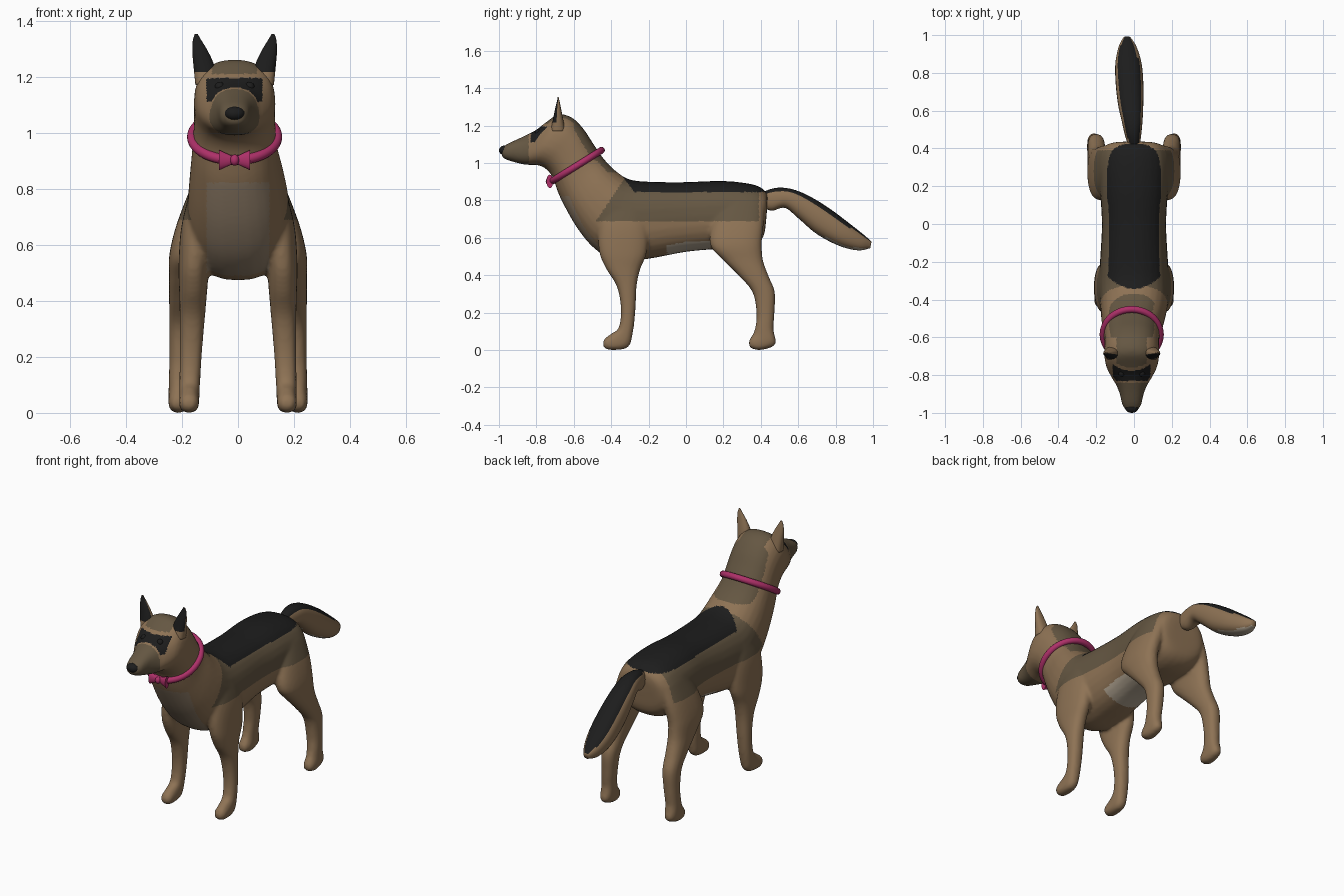
import bpy, bmesh
from math import sin, cos, pi, radians, copysign
from mathutils import Vector, Matrix

if "Cube" in bpy.data.objects:
    bpy.data.objects.remove(bpy.data.objects["Cube"])

HEAD_X = -0.012


def mat(name, r, g, b):
    m = bpy.data.materials.new(name)
    m.diffuse_color = (r, g, b, 1)
    m.use_nodes = True
    m.node_tree.nodes["Principled BSDF"].inputs["Base Color"].default_value = m.diffuse_color
    return m


MATS = [mat("brown", .27, .17, .09), mat("olive", .13, .095, .055), mat("black", .012, .012, .012),
        mat("tan", .27, .20, .135), mat("cream", .45, .38, .29), mat("pink", .42, .03, .14)]
BROWN, OLIVE, BLACK, TAN, CREAM, PINK = range(6)


def catmull(a, b, c, d, t):
    return [0.5 * (2 * q + (r - p) * t + (2 * p - 5 * q + 4 * r - s) * t * t
                   + (3 * q - p - 3 * r + s) * t ** 3) for p, q, r, s in zip(a, b, c, d)]


def loft(bm, rings, side=1, shift=0, n=28, steps=6, power=0.85):
    """Skin rings of (y, z of one edge, y, z of the opposite edge, x centre, x half width)."""
    k, path = len(rings), []
    for i in range(k - 1):
        quad = [rings[max(0, min(k - 1, i + j))] for j in (-1, 0, 1, 2)]
        path += [catmull(*quad, s / steps) for s in range(steps)]
    path.append(rings[-1])
    loops = []
    for y1, z1, y2, z2, x, w in path:
        loop = []
        for j in range(n):
            c, s = cos(2 * pi * j / n), sin(2 * pi * j / n)
            c, s = copysign(abs(c) ** power, c), copysign(abs(s) ** power, s)
            loop.append(bm.verts.new((side * (x + w * s) + shift,
                                      (y1 + y2) / 2 + c * (y1 - y2) / 2,
                                      (z1 + z2) / 2 + c * (z1 - z2) / 2)))
        loops.append(loop)
    for a, b in zip(loops, loops[1:]):
        for j in range(n):
            bm.faces.new((a[j], a[(j + 1) % n], b[(j + 1) % n], b[j]))
    bm.faces.new(loops[0])
    bm.faces.new(loops[-1])


def finish(name, bm):
    bmesh.ops.recalc_face_normals(bm, faces=bm.faces[:])
    me = bpy.data.meshes.new(name)
    bm.to_mesh(me)
    bm.free()
    ob = bpy.data.objects.new(name, me)
    bpy.context.collection.objects.link(ob)
    return ob


def paint(ob, rule):
    me = ob.data
    me.materials.clear()
    for m in MATS:
        me.materials.append(m)
    for p in me.polygons:
        p.use_smooth = True
        p.material_index = rule(p.center, p.normal)


# Torso, neck and head, from rump to muzzle
torso = [
    (.437, .80, .43, .71, 0, .08), (.425, .848, .41, .60, 0, .145), (.36, .885, .33, .55, 0, .18),
    (.20, .904, .17, .54, 0, .18), (0, .898, 0, .525, 0, .17), (-.20, .90, -.20, .488, 0, .18),
    (-.30, .912, -.36, .475, 0, .185), (-.36, .945, -.48, .535, 0, .18),
    (-.42, 1.0, -.58, .65, -.005, .168), (-.46, 1.05, -.67, .81, HEAD_X, .152),
    (-.50, 1.11, -.712, .92, HEAD_X, .146), (-.55, 1.185, -.745, .965, HEAD_X, .145),
    (-.61, 1.243, -.78, .985, HEAD_X, .145), (-.68, 1.26, -.81, .99, HEAD_X, .135),
    (-.75, 1.217, -.85, .99, HEAD_X, .108), (-.80, 1.178, -.88, .995, HEAD_X, .085),
    (-.87, 1.142, -.92, 1.005, HEAD_X, .064), (-.95, 1.105, -.965, 1.02, HEAD_X, .05),
    (-.988, 1.08, -.985, 1.035, HEAD_X, .03)]
front_leg = [
    (-.44, .80, -.22, .80, .115, .055), (-.468, .66, -.20, .66, .143, .06),
    (-.465, .53, -.21, .52, .157, .055), (-.43, .44, -.245, .43, .16, .05),
    (-.37, .34, -.264, .34, .163, .045), (-.348, .22, -.27, .22, .168, .04),
    (-.36, .12, -.283, .10, .172, .037), (-.40, .088, -.31, .015, .174, .036),
    (-.433, .063, -.40, .0, .175, .034), (-.444, .04, -.44, .012, .175, .02)]
hind_leg = [
    (.20, .80, .42, .78, .12, .055), (.14, .67, .415, .67, .16, .06),
    (.13, .56, .405, .57, .185, .06), (.20, .48, .412, .48, .191, .055),
    (.28, .40, .44, .40, .196, .05), (.355, .31, .475, .31, .2, .045),
    (.377, .20, .473, .20, .205, .04), (.372, .13, .468, .11, .21, .037),
    (.36, .09, .478, .03, .212, .036), (.342, .06, .40, .0, .213, .034),
    (.334, .038, .345, .01, .213, .02)]

bm = bmesh.new()
loft(bm, torso)
for s in (-1, 1):
    loft(bm, front_leg, s)
    loft(bm, hind_leg, s)
body = finish("body", bm)

# Fuse the limbs into one soft skin
rm = body.modifiers.new("fuse", "REMESH")
rm.mode, rm.voxel_size = "VOXEL", 0.009
sm = body.modifiers.new("soften", "SMOOTH")
sm.factor, sm.iterations = 0.5, 8
dg = bpy.context.evaluated_depsgraph_get()
fused = bpy.data.meshes.new_from_object(body.evaluated_get(dg))
body.modifiers.clear()
body.data = fused


# Fur markings
def body_rule(c, n):
    x, y, z = c
    ax = abs(x - HEAD_X)
    if y < -.6 and z > .96:
        if -.83 < y < -.74 and 1.11 < z < 1.195 and ax < .1:
            return BLACK
        return OLIVE if y < -.84 or (z > 1.21 and ax < .08) else BROWN
    if z > .845 and y > -.35 + (.94 - z) * .8:
        return BLACK
    if z > .69 and -.48 + (z - .69) * .67 < y < .39:
        return OLIVE
    if z > .95 and n.y > .5:
        return OLIVE
    if y < -.38 and n.y < -.35 and abs(x) < .112 and .49 < z < .82:
        return TAN
    if n.z < -.5 and -.1 < y < .13 and abs(x) < .13 and z > .45:
        return CREAM
    return BROWN


paint(body, body_rule)

# Tail, swung slightly to one side
bm = bmesh.new()
loft(bm, [
    (.41, .845, .42, .76, 0, .03), (.48, .867, .46, .745, -.005, .043),
    (.56, .862, .53, .76, -.01, .055), (.65, .828, .60, .705, -.017, .066),
    (.76, .762, .70, .62, -.023, .073), (.87, .68, .82, .557, -.029, .07),
    (.95, .617, .92, .533, -.034, .048), (.992, .58, .985, .545, -.037, .018)])
paint(finish("tail", bm), lambda c, n: BLACK if n.z > .55 else CREAM if n.z < -.75 and c.y > .6 else BROWN)

# Ears with dark insides
ear = [(-.725, 1.17, -.645, 1.17, .10, .04), (-.71, 1.24, -.658, 1.24, .11, .037),
       (-.70, 1.29, -.668, 1.29, .123, .028), (-.69, 1.33, -.676, 1.33, .134, .015),
       (-.686, 1.352, -.681, 1.352, .137, .005)]
for s, name in ((-1, "left_ear"), (1, "right_ear")):
    bm = bmesh.new()
    loft(bm, ear, s, HEAD_X)
    paint(finish(name, bm), lambda c, n: BLACK if n.y < -.2 and c.z > 1.215 else BROWN)


# Nose and eyes
def ball(name, loc, size, colour):
    bm = bmesh.new()
    bmesh.ops.create_uvsphere(bm, u_segments=20, v_segments=12, radius=1,
                              matrix=Matrix.Translation(loc) @ Matrix.Diagonal((*size, 1)))
    paint(finish(name, bm), lambda c, n: colour)


ball("nose", (HEAD_X, -.972, 1.068), (.036, .028, .025), BLACK)
for s, name in ((-1, "left_eye"), (1, "right_eye")):
    ball(name, (HEAD_X + s * .053, -.79, 1.163), (.018, .018, .018), BLACK)

# Collar
bpy.ops.mesh.primitive_torus_add(major_segments=64, minor_segments=16, major_radius=.157, minor_radius=.018,
                                 location=(HEAD_X, -.585, .985), rotation=(radians(32), 0, 0))
collar = bpy.context.object
collar.name = "collar"
collar.scale.x = .97
paint(collar, lambda c, n: PINK)

# Bow: two flared loops and a knot
bm = bmesh.new()
for s in (-1, 1):
    bmesh.ops.create_cone(bm, cap_ends=True, segments=20, radius1=.013, radius2=.036, depth=.05,
                          matrix=Matrix.Translation((HEAD_X + s * .03, -.728, .902))
                          @ Matrix.Diagonal((1, .5, 1, 1)) @ Matrix.Rotation(s * pi / 2, 4, "Y"))
bow = finish("bow", bm)
paint(bow, lambda c, n: PINK)
bow.data.set_sharp_from_angle(angle=radians(40))
ball("bow_knot", (HEAD_X, -.733, .902), (.016, .017, .02), PINK)
